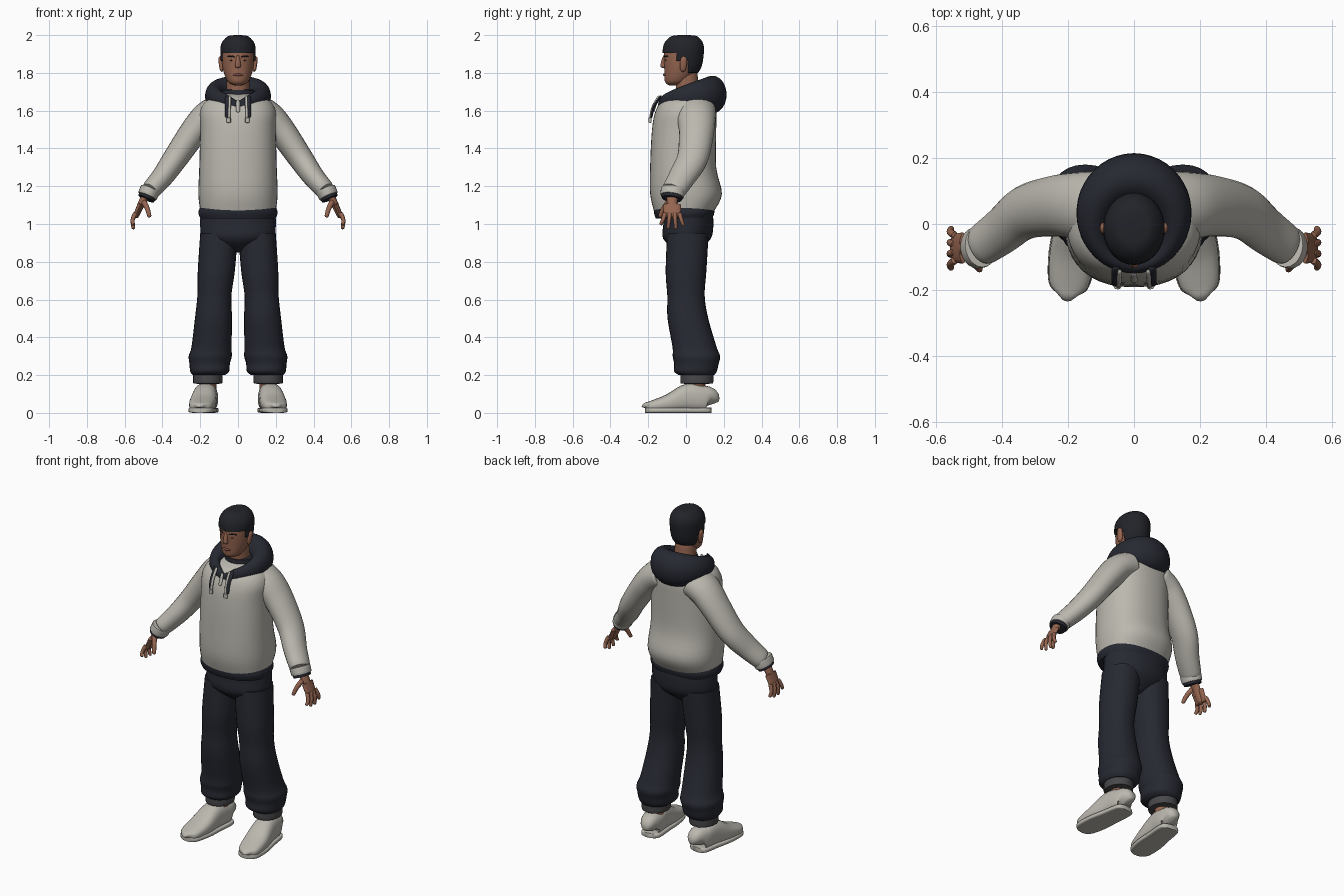
import bpy, bmesh, math
from mathutils import Vector

if "Cube" in bpy.data.objects:
    bpy.data.objects.remove(bpy.data.objects["Cube"])


def material(name, red, green, blue):
    mat = bpy.data.materials.new(name)
    mat.use_nodes = True
    mat.diffuse_color = (red, green, blue, 1)
    shader = mat.node_tree.nodes["Principled BSDF"]
    shader.inputs["Base Color"].default_value = mat.diffuse_color
    shader.inputs["Roughness"].default_value = 0.8
    return mat


CREAM = material("cream cloth", .5, .48, .43)
NAVY = material("dark navy cloth", .02, .022, .032)
GREY = material("grey ribbing", .065, .065, .07)
SKIN = material("brown skin", .3, .13, .08)
LIP = material("lip brown", .2, .07, .05)
HAIR = material("black hair", .016, .017, .022)
X, Y, Z = Vector((1, 0, 0)), Vector((0, 1, 0)), Vector((0, 0, 1))
parts = []


def spline(rows, steps, closed=False):
    """Smooth curve through rows of numbers."""
    count, curve = len(rows), []

    def row(index):
        return rows[index % count] if closed else rows[max(0, min(count - 1, index))]

    for i in range(count if closed else count - 1):
        neighbours = [row(i + offset) for offset in (-1, 0, 1, 2)]
        for step in range(steps):
            t = step / steps
            curve.append([b + t * (c - a + t * (2 * a - 5 * b + 4 * c - d
                                                + t * (3 * b - a - 3 * c + d))) / 2
                          for a, b, c, d in zip(*neighbours)])
    return curve if closed else curve + [list(rows[-1])]


def loft(name, rows, mat, up=Y, flat=False, closed=False, power=2, sides=24, steps=4, flip=1, edit=None):
    """Skin rings (x, y, z, radius across, radius along up) on a smooth path."""
    rows = spline(rows, steps, closed)
    points = [Vector(row[:3]) for row in rows]
    count, bm, rings = len(rows), bmesh.new(), []
    for i, (centre, row) in enumerate(zip(points, rows)):
        across, along = X, Y
        if not flat:
            before, after = (i - 1, (i + 1) % count) if closed else (max(0, i - 1), min(count - 1, i + 1))
            tangent = (points[after] - points[before]).normalized()
            along = (up - up.dot(tangent) * tangent).normalized()
            across = along.cross(tangent)
        ring = []
        for side in range(sides):
            angle = math.tau * side / sides
            c, s = (math.copysign(abs(f) ** (2 / power), f) for f in (math.cos(angle), math.sin(angle)))
            point = centre + across * c * row[3] + along * s * row[4]
            ring.append(bm.verts.new((point.x * flip, point.y, point.z)))
        rings.append(ring)
    for i in range(count if closed else count - 1):
        low, high = rings[i], rings[(i + 1) % count]
        for side in range(sides):
            after = (side + 1) % sides
            bm.faces.new((low[side], low[after], high[after], high[side]))
    if not closed:
        bm.faces.new(rings[0])
        bm.faces.new(rings[-1])
    if edit:
        edit(bm)
    bmesh.ops.recalc_face_normals(bm, faces=bm.faces)
    mesh = bpy.data.meshes.new(name)
    bm.to_mesh(mesh)
    bm.free()
    mesh.materials.append(mat)
    part = bpy.data.objects.new(name, mesh)
    bpy.context.collection.objects.link(part)
    parts.append(part)
    return part


def tube(name, points, start, end, mat, depth=1, blunt=10, **options):
    """Tapered tube; a low blunt value gives a spindle, a high one a capsule."""
    curve = spline(points, 8)
    rows = []
    for i, point in enumerate(curve):
        t = i / (len(curve) - 1)
        rounding = math.sqrt(max(.01, 1 - abs(2 * t - 1) ** blunt))
        radius = (start + (end - start) * t) * rounding
        rows.append([*point, radius, radius * depth])
    return loft(name, rows, mat, steps=1, **options)


def pair(make, name, *args, **options):
    for side, flip in (("left_", 1), ("right_", -1)):
        make(side + name, *args, flip=flip, **options)


def centred(profile):
    """Rings on the middle plane from (height, half width, front, back)."""
    return [(0, (front + back) / 2, z, width, (back - front) / 2) for z, width, front, back in profile]


# Sweatshirt
loft("sweatshirt_body", centred([
    (1.07, .2, -.17, .15), (1.16, .21, -.19, .19), (1.3, .205, -.19, .16), (1.5, .2, -.18, .16),
    (1.6, .2, -.16, .16), (1.66, .16, -.12, .14), (1.69, .07, -.05, .09)]),
    CREAM, flat=True, power=2.3, sides=40)
loft("waistband", centred([(1.03, .2, -.16, .14), (1.06, .21, -.17, .15), (1.09, .2, -.17, .15)]),
     NAVY, flat=True, power=2.3, sides=40)

# Sleeves end in a rolled cuff with a dark trim
wrist = Vector((.47, -.07, 1.17))
along_arm = Vector((.4, -.15, -.9)).normalized()
pair(tube, "sleeve", [(.1, .05, 1.6), (.17, .055, 1.56), (.24, .055, 1.48), (.33, .035, 1.35),
                      (.4, -.02, 1.25), wrist], .09, .05, CREAM, depth=1.25, blunt=40)
pair(tube, "sleeve_cuff", [wrist - along_arm * .02, wrist + along_arm * .03], .055, .052, CREAM, depth=1.2)
pair(tube, "cuff_trim", [wrist, wrist + along_arm * .045], .048, .045, NAVY, depth=1.2)

# Hood lying around the neck, growing fuller towards the back
hood = []
for i in range(12):
    angle = math.tau * i / 12
    back = (1 - math.cos(angle)) / 2
    hood.append((.125 * math.sin(angle), -.13 + .27 * back, 1.62 + .065 * back ** .3,
                 .02 + .055 * back, .03 + .07 * back))
loft("hood", hood, NAVY, up=Z, closed=True)
tube("hood_lining", [(0, .03, 1.6), (0, .03, 1.72)], .09, .09, NAVY)

# Drawstrings and zip pull
pair(tube, "drawstring_tape", [(.055, -.13, 1.68), (.055, -.17, 1.62), (.055, -.185, 1.56)],
     .013, .013, NAVY, depth=.5, sides=12)
pair(tube, "drawstring", [(.043, -.14, 1.68), (.045, -.175, 1.62), (.048, -.19, 1.55)],
     .007, .007, CREAM, sides=12)
pair(tube, "drawstring_tip", [(.05, -.19, 1.565), (.05, -.19, 1.535)], .012, .012, CREAM, depth=.7, sides=12)
tube("zip_pull", [(0, -.15, 1.66), (0, -.175, 1.59)], .009, .011, CREAM, depth=.5, sides=12)

# Trousers, gathered above the ribbed cuffs
loft("trouser_seat", centred([(.85, .03, -.04, .05), (.92, .18, -.12, .13), (1, .2, -.12, .145),
                              (1.07, .195, -.12, .14)]), NAVY, flat=True, sides=32)
leg = [(.155, .055, .2, .085), (.15, .05, .22, .103), (.15, .055, .26, .107), (.147, .055, .3, .114),
       (.14, .045, .35, .106), (.13, .01, .5, .098), (.125, 0, .62, .09), (.115, 0, .75, .098),
       (.1, .01, .95, .1)]
pair(loft, "trouser_leg", [(x, y, z, radius, radius * 1.1) for x, y, z, radius in leg],
     NAVY, flat=True, power=2.2, sides=28)
ankle = Vector((.16, .057, .15))
pair(tube, "trouser_cuff", [ankle, ankle + Z * .065], .078, .078, GREY, depth=1.12)
pair(tube, "ankle", [ankle - Z * .07, ankle + Z * .05], .045, .045, SKIN)

# Shoes from heel to toe (y, half width, height), toes turned out
shoe = [(.133, .02, .08), (.12, .05, .13), (.08, .06, .14), (.01, .063, .15), (-.09, .07, .095),
        (-.18, .06, .06), (-.21, .035, .05), (-.215, .01, .04)]
pair(loft, "shoe", [(.175 - y / 8, y, height / 2 + .005, width, height / 2) for y, width, height in shoe],
     CREAM, up=Z, power=2.6)
pair(loft, "shoe_sole", [(.175 - y / 8, y, .014, width + .003, .014) for y, width, height in shoe],
     CREAM, up=Z, power=5)

# Hands: flat palm, four fanned fingers and a thumb
pair(tube, "palm", [wrist, (.505, -.073, 1.12), (.545, -.073, 1.03)], .026, .014, SKIN, depth=1.4, sides=16)
pair(tube, "hand_edge", [(.515, -.073, 1.11), (.55, -.073, 1.03)], .014, .012, SKIN, depth=3.5, sides=16)
for i, finger in enumerate(("index", "middle", "ring", "little")):
    y = -.11 + .025 * i
    fan = (i - 1.6) * .008
    tip = .97 + .01 * (i - 1.6) ** 2
    pair(tube, finger + "_finger", [(.543, y, 1.06), (.558, y + fan, 1.02), (.553, y + fan * 2, tip)],
         .012, .009, SKIN, sides=12)
pair(tube, "thumb", [(.5, -.09, 1.12), (.48, -.12, 1.08), (.467, -.14, 1.035)], .016, .01, SKIN, sides=12)

# Head
tube("neck", [(0, .03, 1.6), (0, .01, 1.7), (0, 0, 1.82)], .065, .058, SKIN)
skull = [(1.733, .01, -.085, -.05), (1.74, .035, -.1, -.02), (1.76, .058, -.113, .02),
         (1.82, .08, -.115, .07), (1.89, .086, -.118, .086), (1.94, .082, -.11, .085),
         (1.98, .05, -.075, .055), (1.988, .01, -.03, .01)]
loft("head", centred(skull), SKIN, flat=True, sides=36)

# Hair: a larger skull cut above the brow, round the ears and at the nape
hairline = ((1.905, -1), (1.862, -.05), (1.8, .012))


def trim_hair(bm):
    for height, front in hairline:
        for corner, normal in ((Z * height, Z), (Y * front, Y)):
            everything = bm.verts[:] + bm.edges[:] + bm.faces[:]
            bmesh.ops.bisect_plane(bm, geom=everything, plane_co=corner, plane_no=normal)
    bald = []
    for face in bm.faces:
        middle = face.calc_center_median()
        if not any(middle.z > height and middle.y > front for height, front in hairline):
            bald.append(face)
    bmesh.ops.delete(bm, geom=bald, context="FACES")


scalp = [(z + (.012 if z > 1.9 else 0), width + .007, front - .007, back + .007)
         for z, width, front, back in skull]
hair = loft("hair", centred(scalp), HAIR, flat=True, sides=36, edit=trim_hair)
thickness = hair.modifiers.new("thickness", "SOLIDIFY")
thickness.thickness = .009

# Face
pair(tube, "ear", [(.085, -.018, 1.805), (.095, -.01, 1.888)], .011, .012, SKIN, depth=1.6, blunt=2.5, sides=16)
tube("nose", [(0, -.112, 1.895), (0, -.119, 1.86), (0, -.12, 1.826)], .007, .018, SKIN, blunt=4, sides=16)
tube("lips", [(-.027, -.106, 1.79), (0, -.115, 1.79), (.027, -.106, 1.79)], .007, .007, LIP, up=Z, blunt=2, sides=12)
pair(tube, "eyebrow", [(.016, -.115, 1.884), (.036, -.107, 1.889), (.057, -.092, 1.885)],
     .004, .004, HAIR, up=Z, blunt=3, sides=10)
pair(tube, "eye", [(.022, -.11, 1.866), (.034, -.106, 1.867), (.047, -.097, 1.866)],
     .004, .004, HAIR, up=Z, blunt=2, sides=10)

# Smooth shading with sharp rims
bpy.ops.object.select_all(action="DESELECT")
for part in parts:
    part.select_set(True)
bpy.context.view_layer.objects.active = parts[0]
bpy.ops.object.shade_smooth_by_angle(angle=math.radians(50))
